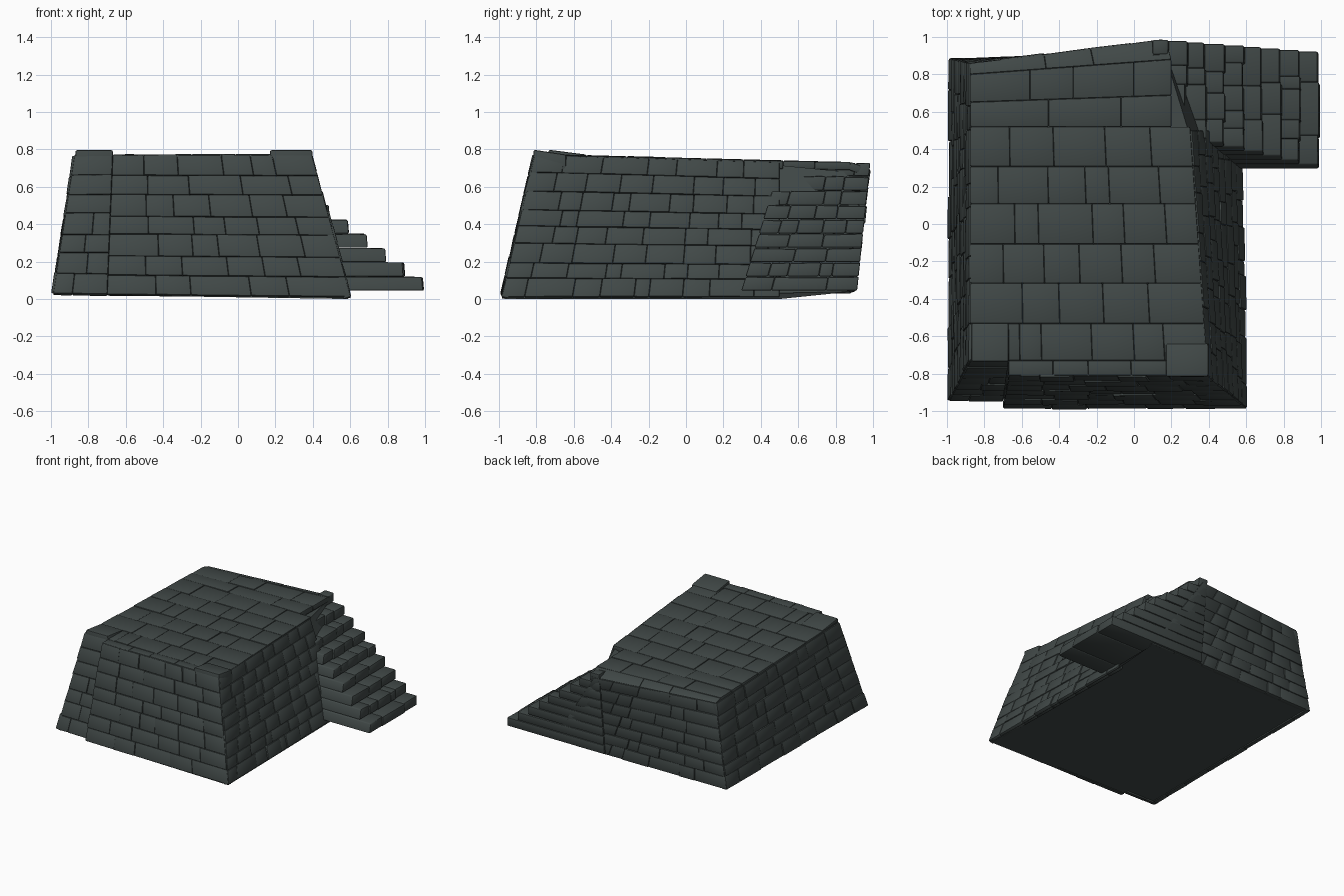
import bpy, bmesh, math, random
from mathutils import Vector as V

random.seed(7)
if "Cube" in bpy.data.objects:
    bpy.data.objects.remove(bpy.data.objects["Cube"])

stone_mat = bpy.data.materials.new("dark slate stone")
stone_mat.use_nodes = True
SLATE = (0.052, 0.065, 0.063, 1)
stone_mat.diffuse_color = SLATE
bsdf = stone_mat.node_tree.nodes["Principled BSDF"]
bsdf.inputs["Base Color"].default_value = SLATE
bsdf.inputs["Roughness"].default_value = 0.9


def prism(bm, lower, upper):
    """Closed solid between two loops with equal point counts."""
    lo = [bm.verts.new(p) for p in lower]
    up = [bm.verts.new(p) for p in upper]
    bm.faces.new(lo[::-1])
    bm.faces.new(up)
    for i in range(len(lo)):
        j = (i + 1) % len(lo)
        bm.faces.new((lo[i], lo[j], up[j], up[i]))


def finish(name, bm, bevel=0.0):
    bmesh.ops.recalc_face_normals(bm, faces=bm.faces)
    if bevel:
        bmesh.ops.bevel(bm, geom=bm.edges[:], offset=bevel, segments=2,
                        profile=0.5, affect='EDGES', clamp_overlap=True)
    mesh = bpy.data.meshes.new(name)
    bm.to_mesh(mesh)
    bm.free()
    mesh.materials.append(stone_mat)
    obj = bpy.data.objects.new(name, mesh)
    bpy.context.collection.objects.link(obj)
    bpy.ops.object.select_all(action='DESELECT')
    obj.select_set(True)
    bpy.context.view_layer.objects.active = obj
    bpy.ops.object.shade_smooth_by_angle(angle=math.radians(40))
    return obj


def cuts(count, wobble):
    """Uneven divisions from 0 to 1."""
    inner = [(i + random.uniform(-wobble, wobble)) / count for i in range(1, count)]
    return [0] + inner + [1]


def masonry(name, corners, rows, length, rough=0.013, depth=0.04, bevel=0.007):
    """Courses of rough stones over a four-cornered patch."""
    bl, br, tr, tl = (V(c) for c in corners)
    normal = (br - bl + tr - tl).cross(tl - bl + tr - br).normalized()

    def at(u, v):
        return bl.lerp(br, u).lerp(tl.lerp(tr, u), v)

    bm = bmesh.new()
    levels = cuts(rows, 0.1)
    for v0, v1 in zip(levels, levels[1:]):
        width = (at(1, v0) - at(0, v0)).length
        joints = cuts(max(1, round(width / length + random.uniform(-0.8, 0.8))), 0.3)
        for u0, u1 in zip(joints, joints[1:]):
            quad = [at(u0, v0), at(u1, v0), at(u1, v1), at(u0, v1)]
            bulge = random.uniform(0, rough * 0.6)
            outer = [p + normal * (bulge + random.uniform(0, rough * 0.4)) for p in quad]
            prism(bm, [p - normal * depth for p in quad], outer)
    return finish(name, bm, bevel)


# Solid core behind the stonework
bm = bmesh.new()
prism(bm,
      [(-.98, -.93, .03), (-.69, -.93, .025), (-.69, -.97, .02), (.59, -.97, 0),
       (.57, .5, 0), (.56, .89, .04), (-.98, .87, .04)],
      [(-.86, -.72, .74), (-.66, -.72, .75), (-.66, -.79, .755), (.38, -.79, .755),
       (.29, .5, .715), (.15, .96, .67), (-.86, .84, .69)])
finish("platform_core", bm)

# Battered outer walls
masonry("front_wall", [(-.7, -.985, .025), (.603, -.985, .012),
                       (.395, -.81, .77), (-.67, -.81, .77)], 7, .21)
masonry("front_corner_wall", [(-.988, -.945, .03), (-.7, -.945, .025),
                              (-.67, -.73, .77), (-.875, -.73, .765)], 7, .17)
masonry("left_wall", [(.603, -.985, .012), (.575, .5, .012),
                      (.305, .5, .73), (.395, -.81, .77)], 8, .17)
masonry("right_wall", [(-.988, .885, .035), (-.988, -.945, .03),
                       (-.875, -.73, .765), (-.875, .86, .705)], 7, .21)
masonry("back_wall", [(.575, .9, .04), (-.988, .885, .035),
                      (-.875, .855, .705), (.15, .985, .69)], 7, .21)

# Paved top, falling gently to the rear
masonry("front_paving", [(-.67, -.81, .77), (.395, -.81, .77),
                         (.39, -.73, .768), (-.67, -.73, .768)], 1, .24, .008)
masonry("main_paving", [(-.875, -.73, .768), (.39, -.73, .768),
                        (.3, .52, .735), (-.875, .52, .735)], 6, .24, .008)
masonry("rear_paving", [(-.875, .52, .735), (.2, .52, .735),
                        (.2, .88, .73), (-.875, .8, .725)], 2, .26, .008)
masonry("rear_edge_paving", [(-.875, .8, .725), (.2, .88, .73),
                             (.17, .985, .69), (-.875, .86, .705)], 1, .26, .006)

# Raised blocks on the two front corners
for name, x0, x1, y0, y1 in (("right_corner_block", -.87, -.67, -.735, -.53),
                             ("left_corner_block", .17, .397, -.815, -.64)):
    bm = bmesh.new()
    prism(bm, [(x0, y0, .68), (x1 + .01, y0, .68), (x1 + .01, y1, .68), (x0, y1, .68)],
          [(x0, y0, .797), (x1, y0, .798), (x1, y1, .772), (x0, y1, .772)])
    finish(name, bm, .01)

# Side stairs, each step a row of stones with leaning ends
STEPS = 9
BASE, RISE = .045, .0765


def stair_ends(z):
    t = (z - BASE) / .68
    return .295 + .21 * t, .915 + .07 * t


for i in range(STEPS):
    z0, z1 = BASE + i * RISE, BASE + (i + 1) * RISE
    if i == STEPS - 1:
        z1 = .728
    x_end = .993 - i * .101
    bm = bmesh.new()
    joints = cuts(random.choice((3, 4, 4, 5)), .25)
    (a0, b0), (a1, b1) = stair_ends(z0), stair_ends(z1)
    for s, t in zip(joints, joints[1:]):
        nose = x_end - random.uniform(0, .014)
        drop = random.uniform(0, .008)
        ys = [a0 + (b0 - a0) * s, a0 + (b0 - a0) * t]
        yt = [a1 + (b1 - a1) * s, a1 + (b1 - a1) * t]
        prism(bm,
              [(.1, ys[0], z0), (nose + .006, ys[0], z0),
               (nose + .006, ys[1], z0), (.1, ys[1], z0)],
              [(.1, yt[0], z1), (nose, yt[0], z1 - drop),
               (nose, yt[1], z1 - random.uniform(0, .008)), (.1, yt[1], z1)])
    finish(f"stair_step_{i + 1}", bm, .008)
